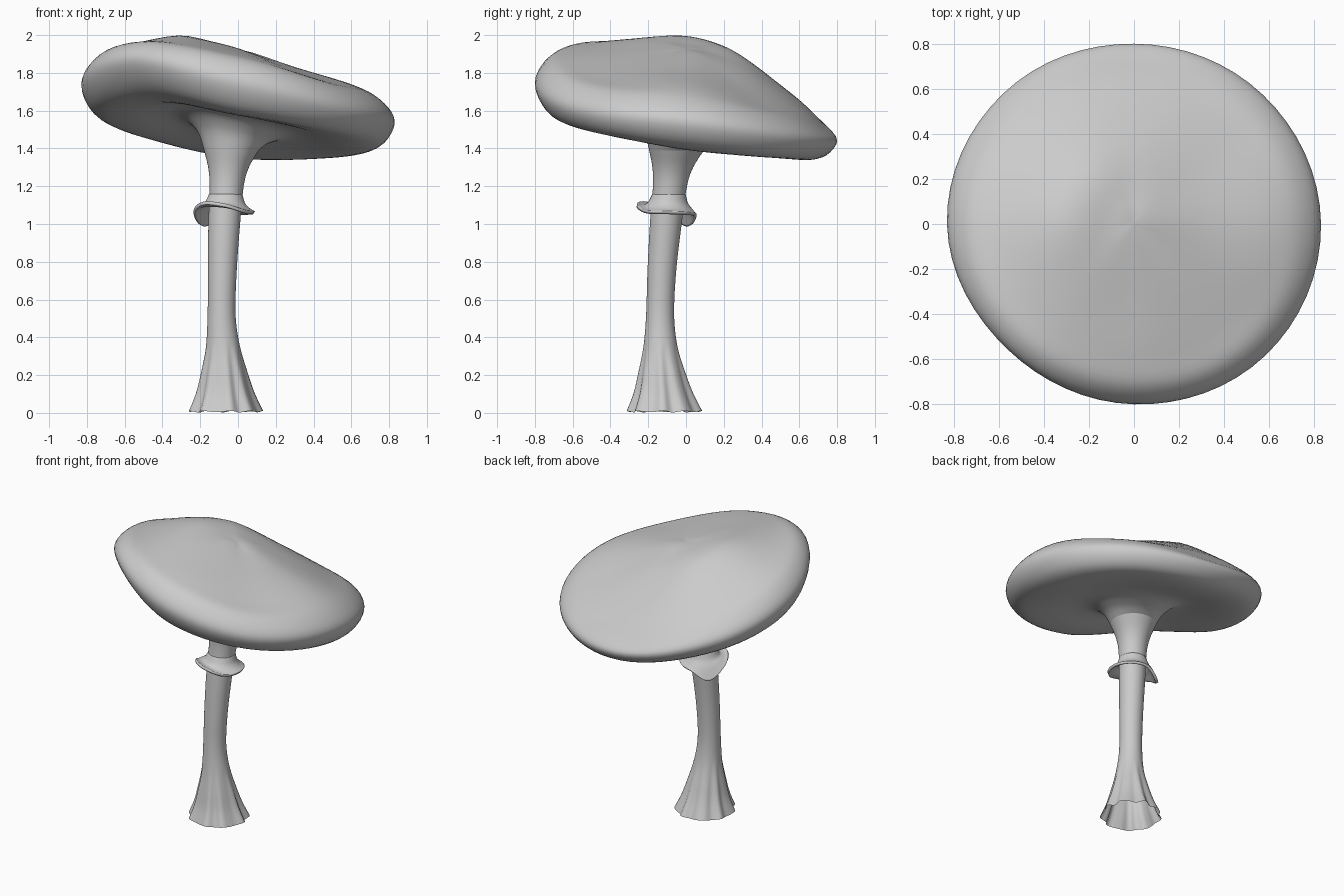
import bpy, bmesh, math

SEG, SUB = 64, 5


def spline(a, b, c, d, t):
    return 0.5 * (2*b + (c-a)*t + (2*a-5*b+4*c-d)*t*t + (3*b-a-3*c+d)*t**3)


def around(v, s):
    # smooth periodic value from eight compass stations (0 = +x, then towards +y)
    if not isinstance(v, (list, tuple)):
        return v
    n = len(v)
    f = s * n / SEG
    i = int(f)
    return spline(v[i-1], v[i % n], v[(i+1) % n], v[(i+2) % n], f - i)


def loft(name, rows, tweak=None, thickness=0):
    # each row: centre x, centre y, radius, height (numbers or eight values)
    grid = [[tuple(around(p, s) for p in row) for s in range(SEG)] for row in rows]
    bm = bmesh.new()
    rings = []
    last = len(rows) - 1
    for k in range(last * SUB + 1):
        i = min(k // SUB, last - 1)
        t = k / SUB - i
        ring = []
        for s in range(SEG):
            q = [grid[min(max(i+o, 0), last)][s] for o in (-1, 0, 1, 2)]
            cx, cy, r, z = (spline(*[p[j] for p in q], t) for j in range(4))
            a = 2 * math.pi * s / SEG
            if tweak:
                r, z = tweak(a, r, z)
            ring.append(bm.verts.new((cx + r*math.cos(a), cy + r*math.sin(a), z)))
        rings.append(ring)
    for lo, hi in zip(rings, rings[1:]):
        for s in range(SEG):
            n = (s + 1) % SEG
            bm.faces.new((lo[s], lo[n], hi[n], hi[s]))
    bmesh.ops.remove_doubles(bm, verts=bm.verts, dist=0.0005)
    bmesh.ops.recalc_face_normals(bm, faces=bm.faces)
    for f in bm.faces:
        f.smooth = True
    me = bpy.data.meshes.new(name)
    bm.to_mesh(me)
    bm.free()
    ob = bpy.data.objects.new(name, me)
    bpy.context.collection.objects.link(ob)
    if thickness:
        m = ob.modifiers.new("thickness", 'SOLIDIFY')
        m.thickness = thickness
        m.offset = 0
    return ob


# tilted, wavy cap: top centre, over the rim, underside, down to the stem
rim = [.83, .81, .80, .82, .83, .79, .80, .825]


def inset(f):
    return [f * r for r in rim]


loft("cap", [
    (0, 0, 0, 1.925),
    (0, 0, .1, [1.90, 1.90, 1.91, 1.935, 1.95, 1.95, 1.93, 1.905]),
    (0, 0, .32, [1.82, 1.79, 1.83, 1.93, 1.995, 1.98, 1.92, 1.85]),
    (0, 0, inset(.73), [1.73, 1.64, 1.65, 1.77, 1.92, 1.97, 1.90, 1.77]),
    (0, 0, inset(.91), [1.65, 1.56, 1.52, 1.67, 1.86, 1.955, 1.865, 1.72]),
    (0, 0, rim, [1.54, 1.46, 1.44, 1.57, 1.74, 1.87, 1.75, 1.61]),
    (0, 0, inset(.91), [1.42, 1.36, 1.36, 1.47, 1.60, 1.73, 1.61, 1.50]),
    (0, 0, .58, [1.395, 1.36, 1.355, 1.455, 1.565, 1.65, 1.575, 1.49]),
    (-.01, -.01, .32, [1.465, 1.43, 1.43, 1.51, 1.585, 1.62, 1.58, 1.52]),
    (-.02, -.03, .2, [1.44, 1.42, 1.42, 1.46, 1.50, 1.52, 1.50, 1.47]),
    (-.035, -.05, .145, 1.39),
])


# stem with a fluted, open, flared foot
def flutes(a, r, z):
    w = max(0, 1 - z / .38)
    wave = math.cos(9*a + .6) + .4 * math.cos(14*a)
    return r + .011 * w * wave, z + .004 * w**4 * wave


loft("stem", [
    (-.07, -.115, .19, .007),
    (-.072, -.12, .152, .1),
    (-.075, -.127, .124, .2),
    (-.08, -.135, .09, .35),
    (-.087, -.137, .074, .52),
    (-.083, -.128, .076, .75),
    (-.073, -.107, .084, 1.0),
    (-.06, -.085, .09, 1.2),
    (-.05, -.07, .108, 1.3),
    (-.035, -.05, .145, 1.39),
], flutes)

# skirt-like ring hanging lower at the back left
loft("ring", [
    (-.065, -.09, .08, 1.155),
    (-.07, -.097, .098, 1.11),
    (-.073, -.1, .125, [1.08, 1.075, 1.075, 1.065, 1.09, 1.10, 1.095, 1.08]),
    (-.075, -.1, [.16, .155, .15, .155, .155, .155, .16, .16],
     [1.06, 1.055, 1.045, .99, 1.06, 1.11, 1.10, 1.065]),
], None, .018)
